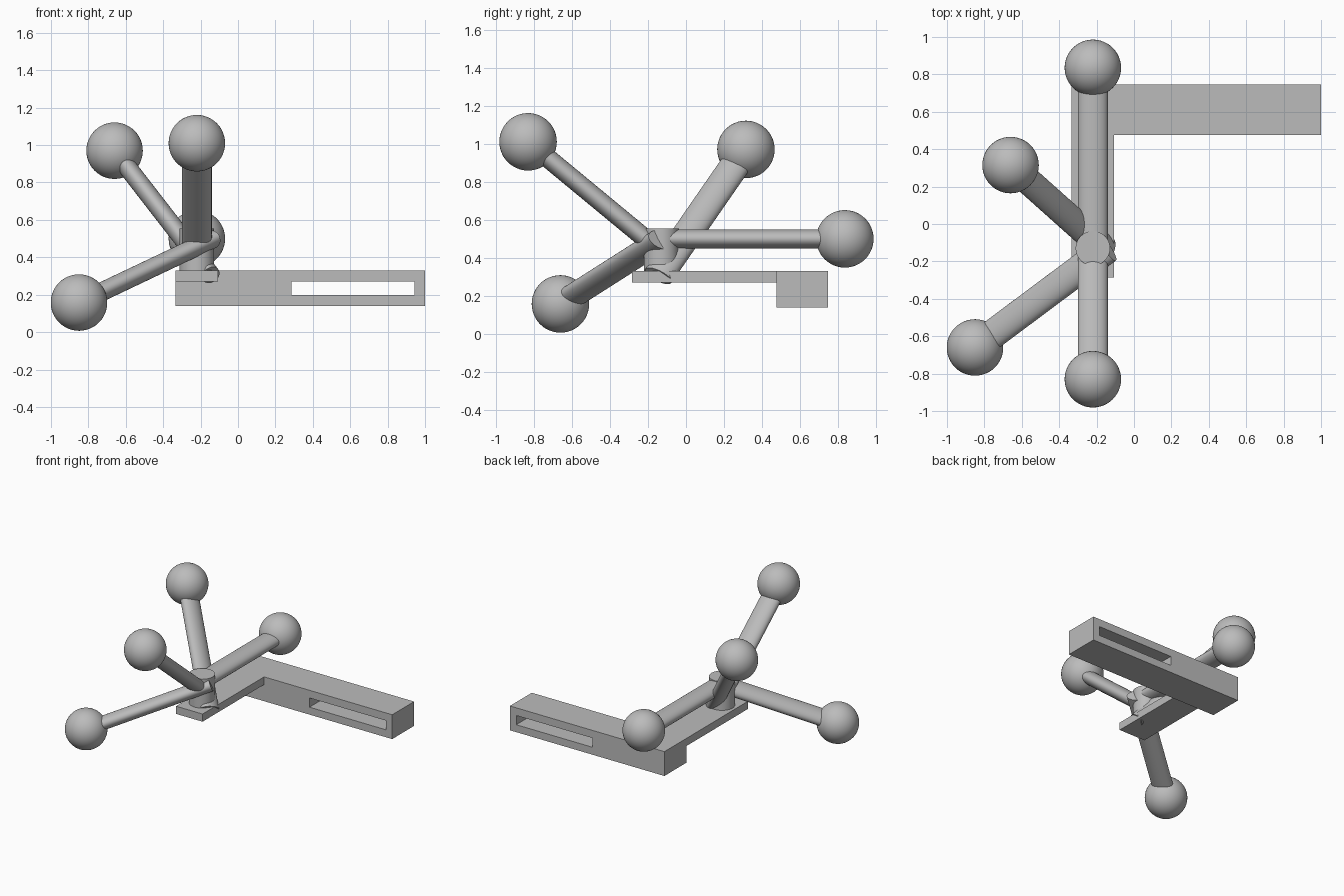
import bpy
import math
from mathutils import Vector, Matrix

cube = bpy.data.objects.get("Cube")
if cube:
    bpy.data.objects.remove(cube, do_unlink=True)

grey = bpy.data.materials.new("plain grey")
grey.use_nodes = True
colour = (0.5, 0.5, 0.5, 1)
grey.diffuse_color = colour
grey.node_tree.nodes["Principled BSDF"].inputs["Base Color"].default_value = colour


def finish(name, smooth=False):
    obj = bpy.context.object
    obj.name = name
    obj.data.materials.append(grey)
    if smooth:
        bpy.ops.object.shade_smooth_by_angle(angle=math.radians(35))
    return obj


def box(name, low, high):
    low, high = Vector(low), Vector(high)
    bpy.ops.mesh.primitive_cube_add(size=1)
    obj = finish(name)
    obj.data.transform(Matrix.Translation((low + high) / 2) @ Matrix.Diagonal((*(high - low), 1)))
    return obj


def rod(name, start, end, flat_axis):
    """Oval rod whose thin direction is square to flat_axis."""
    start, end = Vector(start), Vector(end)
    along = (end - start).normalized()
    thin = along.cross(Vector(flat_axis)).normalized()
    wide = thin.cross(along)
    turn = Matrix((wide, thin, along)).transposed().to_4x4()
    bpy.ops.mesh.primitive_cylinder_add(vertices=48, radius=1, depth=1)
    obj = finish(name, True)
    size = Matrix.Diagonal((0.08, 0.05, (end - start).length, 1))
    obj.data.transform(Matrix.Translation((start + end) / 2) @ turn @ size)


# Base: thin foot plate joined to a slotted bar
box("foot_plate", (-0.335, -0.285, 0.27), (-0.107, 0.60, 0.33))
bar = box("slotted_bar", (-0.335, 0.475, 0.14), (1.0, 0.745, 0.33))
slot = box("slot_cutter", (0.285, 0.3, 0.198), (0.945, 0.9, 0.27))
cut = bar.modifiers.new("slot", "BOOLEAN")
cut.operation = "DIFFERENCE"
cut.solver = "EXACT"
cut.object = slot
slot.hide_render = True
slot.hide_viewport = True

# Hub
bpy.ops.mesh.primitive_cylinder_add(vertices=64, radius=0.092, depth=0.235, location=(-0.22, -0.13, 0.4375))
finish("hub", True)

# Rods with a ball on each end: name, inner end, ball centre, flat axis
arms = [
    ("front", (-0.22, -0.14, 0.44), (-0.22, -0.83, 1.01), (1, 0, 0)),
    ("back", (-0.22, -0.12, 0.50), (-0.22, 0.835, 0.50), (1, 0, 0)),
    ("upper_right", (-0.145, -0.145, 0.305), (-0.66, 0.315, 0.97), (0, 1, 0)),
    ("lower_right", (-0.14, -0.13, 0.495), (-0.85, -0.66, 0.158), (0, 1, 0)),
]
for name, start, end, axis in arms:
    rod(name + "_rod", start, end, axis)
    bpy.ops.mesh.primitive_uv_sphere_add(segments=48, ring_count=24, radius=0.151, location=end)
    finish(name + "_ball", True)
